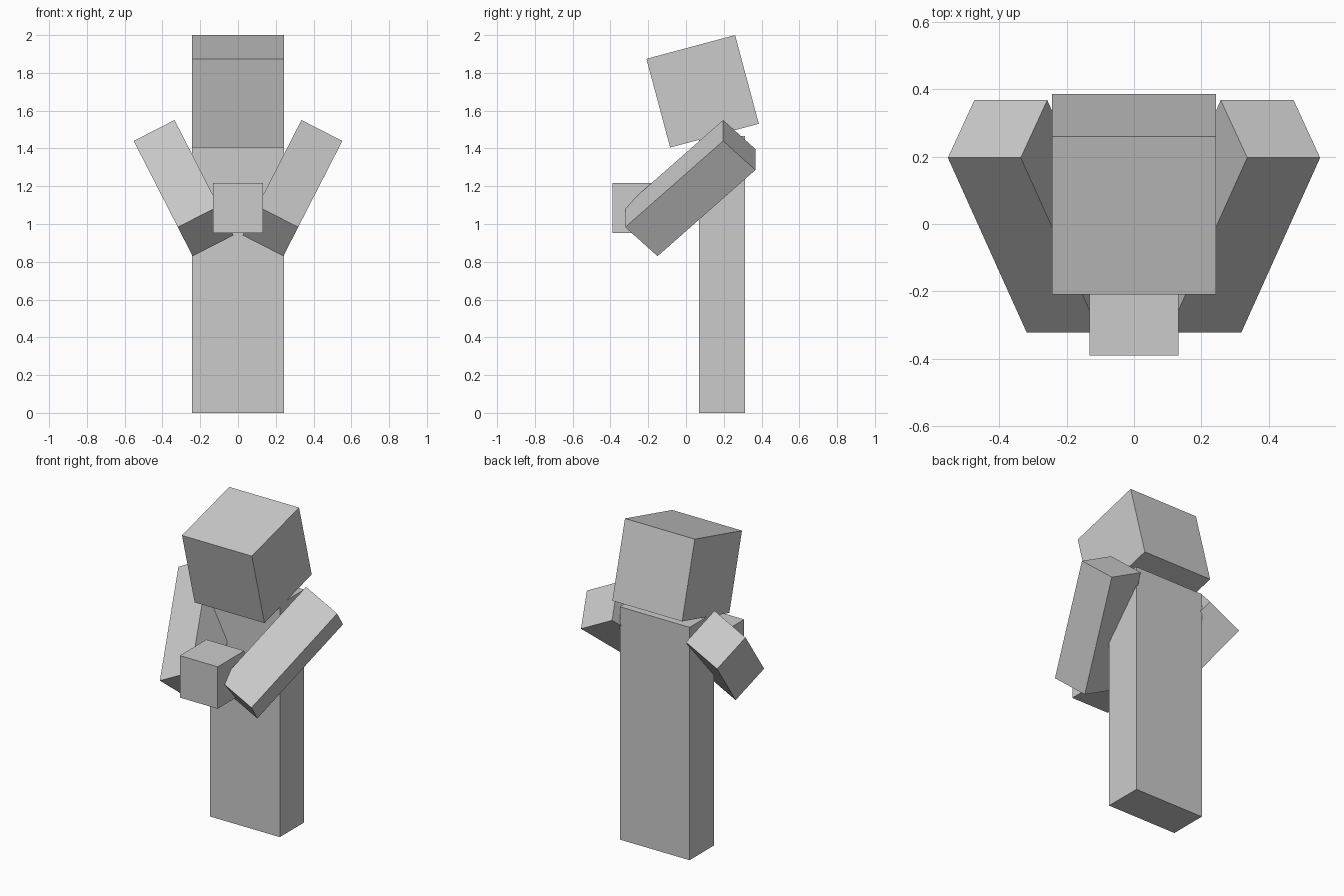
import bpy
from math import radians

if "Cube" in bpy.data.objects:
    bpy.data.objects.remove(bpy.data.objects["Cube"], do_unlink=True)

GREY = (0.6, 0.6, 0.6, 1.0)
grey = bpy.data.materials.new("plain grey")
grey.use_nodes = True
grey.diffuse_color = GREY
grey.node_tree.nodes["Principled BSDF"].inputs["Base Color"].default_value = GREY


def box(name, size, centre, tilt=(0, 0, 0)):
    """Add a flat-faced box with its tilt given in degrees."""
    bpy.ops.mesh.primitive_cube_add(size=1, location=centre,
                                    rotation=[radians(a) for a in tilt])
    part = bpy.context.object
    part.name = name
    part.scale = size
    bpy.ops.object.transform_apply(location=False, rotation=False, scale=True)
    part.data.materials.append(grey)
    return part


WIDE, THIN = 0.486, 0.243

# Upright body and the head tipped forward on it
box("body", (WIDE, THIN, 1.465), (0, 0.19, 0.7325))
box("head", (WIDE, WIDE, WIDE), (0, 0.088, 1.7025), (15, 0, 0))

# Arms reach forward and inward
for side, name in ((1, "left_arm"), (-1, "right_arm")):
    box(name, (THIN, THIN, 3 * THIN), (side * 0.288, 0.023, 1.19),
        (-45.3, side * 27.1, 0))

# Small block held between the hands
box("held_block", (0.264, 0.264, 0.264), (0, -0.258, 1.085))
